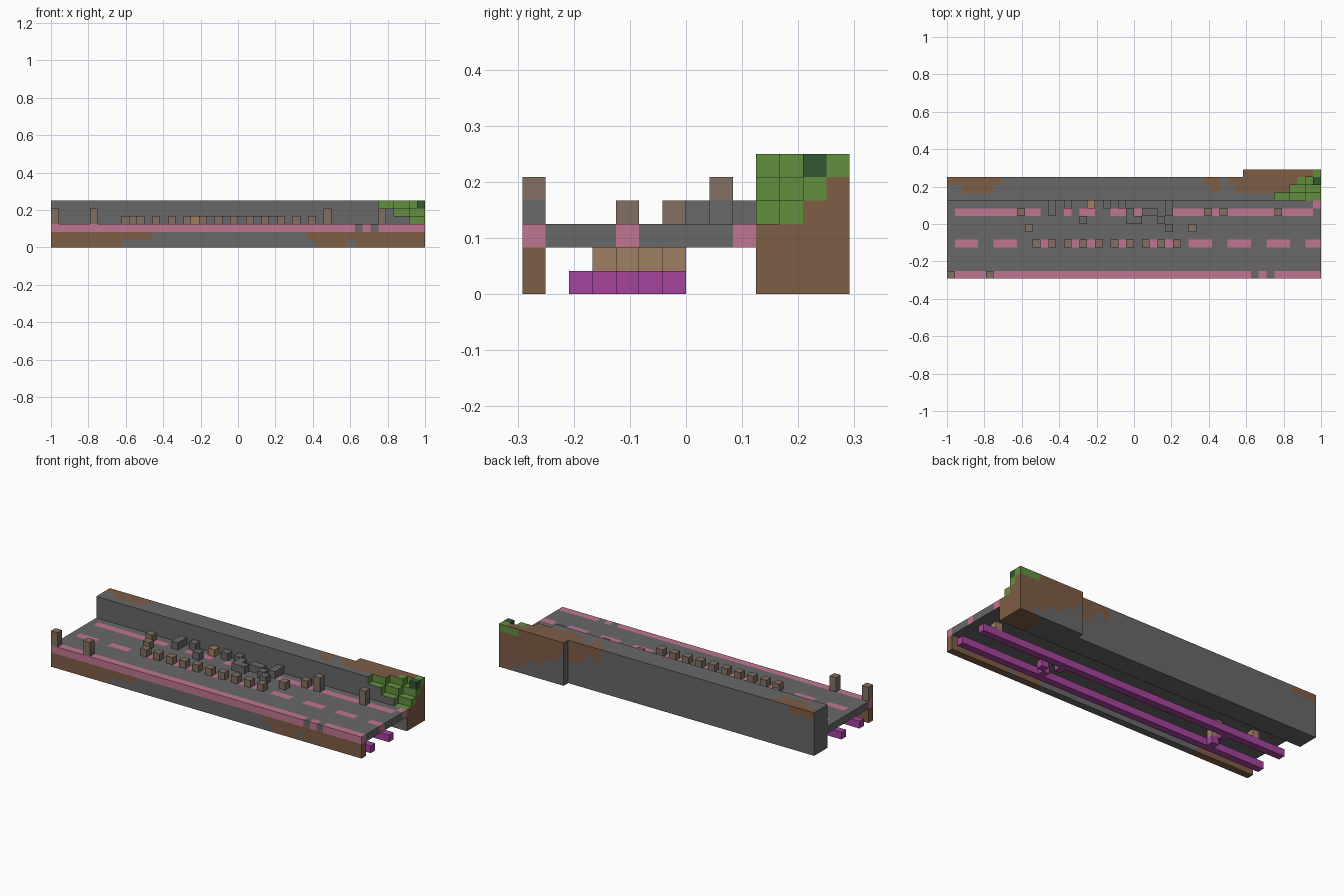
import bpy

cube = bpy.data.objects.get("Cube")
if cube:
    bpy.data.objects.remove(cube)

UNIT = 2 / 48          # block size
NX, NY = 48, 14


def linear(c):
    c /= 255
    return c / 12.92 if c <= 0.04045 else ((c + 0.055) / 1.055) ** 2.4


def material(name, *rgb):
    colour = [linear(c) for c in rgb] + [1]
    mat = bpy.data.materials.new(name)
    mat.use_nodes = True
    mat.diffuse_color = colour
    bsdf = mat.node_tree.nodes["Principled BSDF"]
    bsdf.inputs["Base Color"].default_value = colour
    bsdf.inputs["Roughness"].default_value = 0.9
    return mat


GREY = material("asphalt grey", 104, 104, 104)
PINK = material("faded pink", 192, 118, 145)
BROWN = material("earth brown", 126, 93, 69)
STONE = material("dusty brown", 131, 111, 98)
TAN = material("light tan", 160, 126, 100)
PURPLE = material("beam purple", 165, 68, 157)
GREEN = material("leaf green", 98, 144, 63)
DARK = material("dark green", 50, 88, 52)


def block_part(name, cells, paint):
    """Outer skin of a set of blocks; paint is a material or a rule per face."""
    cells = set(cells)
    index, faces, mats, slots = {}, [], [], []
    for cell in sorted(cells):
        for axis in range(3):
            for side in (-1, 1):
                normal = [0, 0, 0]
                normal[axis] = side
                if tuple(c + n for c, n in zip(cell, normal)) in cells:
                    continue
                ring = []
                for u, v in ((0, 0), (1, 0), (1, 1), (0, 1))[::side]:
                    p = list(cell)
                    p[axis] += side > 0
                    p[(axis + 1) % 3] += u
                    p[(axis + 2) % 3] += v
                    ring.append(index.setdefault(tuple(p), len(index)))
                faces.append(ring)
                mat = paint(*cell, normal) if callable(paint) else paint
                if mat not in mats:
                    mats.append(mat)
                slots.append(mats.index(mat))
    verts = [((x - NX / 2) * UNIT, (y - NY / 2) * UNIT, z * UNIT) for x, y, z in index]
    mesh = bpy.data.meshes.new(name)
    mesh.from_pydata(verts, [], faces)
    for mat in mats:
        mesh.materials.append(mat)
    mesh.polygons.foreach_set("material_index", slots)
    mesh.update()
    obj = bpy.data.objects.new(name, mesh)
    bpy.context.collection.objects.link(obj)
    return obj


def box(x0, x1, y0, y1, z0, z1):
    return [(x, y, z) for x in range(x0, x1) for y in range(y0, y1) for z in range(z0, z1)]


# Road deck with centre dashes and a side line
def paint_deck(i, j, k, n):
    if n[2] < 0:
        return GREY
    dash = j == 4 and i % 5 in (1, 2, 3)
    line = j == 8 and 0 < i < 47 and i not in (12, 13, 14, 16, 19, 20, 23, 25, 27, 28)
    return PINK if dash or line or (i, j) == (47, 9) else GREY


block_part("road_deck", box(0, NX, 1, 10, 2, 3), paint_deck)


# Front curb with a worn stripe and earth stains
def paint_curb(i, j, k, n):
    if k == 2:
        if i in (39, 41) or (i == 0 and n[2] > 0):
            return GREY
        return PINK
    stained = i < 9 or (i < 13 and k == 1) or i >= 34 - k
    return BROWN if stained and not (i == 38 and k == 0) else GREY


block_part("front_curb", box(0, NX, 0, 1, 0, 3), paint_curb)


# Rear wall with a thicker end, stepped down under the foliage
def wall_height(i, j):
    return 6 if j == 13 else min(6, 3 + (47 - i) // 2 + j - 10)


def paint_wall(i, j, k, n):
    step = j - 10
    if n[2] > 0:
        if i >= 42 + 1.4 * step:
            return GREEN
        if i < 7 and step and (j == 12 or 1 < i < 6):
            return BROWN
        worn = (j == 13 or (j == 12 and i >= 33 and i != 35)
                or (j == 11 and (i == 34 or i >= 37)))
        return BROWN if worn else GREY
    if n[0] > 0:
        return GREEN if k >= 3 + max(0, step - 1) else BROWN
    if n[1] < 0:
        return GREEN if i >= 42 + 2 * (5 - k) else GREY
    if n[1] > 0:
        if i >= 45 and k == 5:
            return GREEN
        if i >= 38:
            return BROWN if k >= (46 - i) * 0.4 else GREY
        drip = (i < 4 and k == 5) or (i >= 33 and k >= 5 - i % 2) or (i >= 36 and k >= 3)
        return BROWN if drip else GREY
    if n[2] < 0:
        return BROWN if i >= 44 else GREY
    return GREY


wall = box(0, NX, 10, 13, 0, 6) + box(38, NX, 13, 14, 0, 6)
block_part("rear_wall", [c for c in wall if c[2] < wall_height(c[0], c[1])], paint_wall)
block_part("dark_leaf", [(47, 12, 5)], DARK)


# Upright posts
def paint_post(i, j, k, n):
    return GREY if n[0] > 0 and k == 3 else STONE


for i, j in ((0, 0), (5, 0), (35, 8), (42, 8)):
    block_part(f"post_{i}", box(i, i + 1, j, j + 1, 3, 5), paint_post)

# Row of stones along the centre line, plus stones closing both ends
stones = [(i, 4, 3) for i in range(11, 30, 2)]
stones += [(9, 8, 3), (10, 6, 3), (31, 6, 3), (33, 8, 3)]
block_part("barrier_stones", stones, STONE)

# Fallen rubble beside the wall
rubble = [(13, 8), (13, 9), (15, 9), (17, 7), (20, 9), (23, 7), (23, 8), (24, 7),
          (25, 8), (22, 9), (26, 8), (27, 7), (28, 8), (28, 9), (28, 6)]
block_part("rubble", [(i, j, 3) for i, j in rubble], GREY)
block_part("tan_rubble", [(18, 9, 3)], TAN)

# Beams under the deck, with broken cross pieces and packing blocks
for side, j in (("front", 2), ("rear", 6)):
    block_part(f"{side}_beam", box(0, NX, j, j + 1, 0, 1), PURPLE)
block_part("cross_pieces", [(8, 3, 0), (8, 5, 0), (35, 3, 0), (36, 4, 0), (34, 5, 0)], PURPLE)
block_part("packing_blocks", [(4, 6, 1), (8, 3, 1), (9, 5, 1), (35, 4, 1), (45, 6, 1)], TAN)
